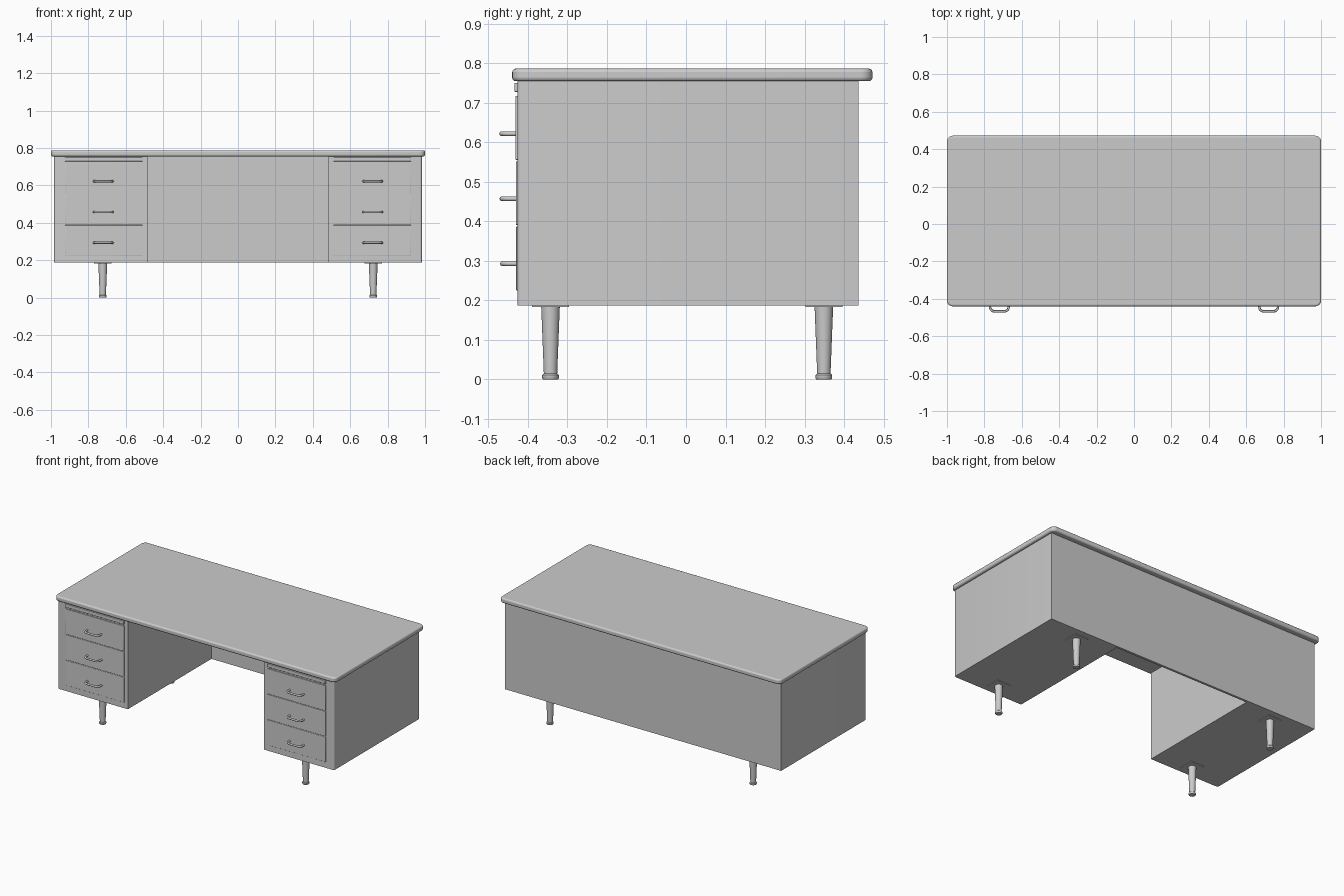
import bpy, bmesh, math

if "Cube" in bpy.data.objects:
    bpy.data.objects.remove(bpy.data.objects["Cube"])


def finish(name, bm, smooth=True, bevel=0.0, segments=3):
    bmesh.ops.recalc_face_normals(bm, faces=bm.faces)
    me = bpy.data.meshes.new(name)
    bm.to_mesh(me)
    bm.free()
    ob = bpy.data.objects.new(name, me)
    bpy.context.collection.objects.link(ob)
    if bevel:
        m = ob.modifiers.new("bevel", 'BEVEL')
        m.width, m.segments = bevel, segments
        m.limit_method, m.angle_limit = 'ANGLE', math.radians(60)
    if smooth:
        bpy.ops.object.select_all(action='DESELECT')
        ob.select_set(True)
        bpy.context.view_layer.objects.active = ob
        bpy.ops.object.shade_smooth_by_angle(angle=math.radians(35))
    return ob


def prism(name, outline, z0, z1, **kw):
    bm = bmesh.new()
    face = bm.faces.new([bm.verts.new((x, y, z0)) for x, y in outline])
    ext = bmesh.ops.extrude_face_region(bm, geom=[face])
    for v in ext["geom"]:
        if isinstance(v, bmesh.types.BMVert):
            v.co.z = z1
    return finish(name, bm, **kw)


def box(name, x0, x1, y0, y1, z0, z1, **kw):
    x0, x1 = min(x0, x1), max(x0, x1)
    return prism(name, [(x0, y0), (x1, y0), (x1, y1), (x0, y1)], z0, z1, **kw)


def arc(cx, cy, r, a0, a1, n=6):
    return [(cx + r * math.cos(math.radians(a0 + (a1 - a0) * i / n)),
             cy + r * math.sin(math.radians(a0 + (a1 - a0) * i / n))) for i in range(n + 1)]


def lathe(name, profile, x, y, sides=24):
    bm = bmesh.new()
    rings = [[bm.verts.new((x + r * math.cos(2 * math.pi * i / sides),
                            y + r * math.sin(2 * math.pi * i / sides), z))
              for i in range(sides)] for r, z in profile]
    for a, b in zip(rings, rings[1:]):
        for i in range(sides):
            j = (i + 1) % sides
            bm.faces.new((a[i], a[j], b[j], b[i]))
    bm.faces.new(rings[0])
    bm.faces.new(rings[-1])
    return finish(name, bm)


def handle(name, x, z, y_back, y_front):
    # bent bar with rounded shoulders
    r = 0.022
    path = [(x - 0.05, y_back)] + arc(x - 0.05 + r, y_front + r, r, 180, 270)
    path += arc(x + 0.05 - r, y_front + r, r, 270, 360) + [(x + 0.05, y_back)]
    cu = bpy.data.curves.new(name, 'CURVE')
    cu.dimensions = '3D'
    cu.bevel_depth, cu.bevel_resolution, cu.use_fill_caps = 0.006, 3, True
    sp = cu.splines.new('POLY')
    sp.points.add(len(path) - 1)
    for p, (px, py) in zip(sp.points, path):
        p.co = (px, py, z, 1)
    bpy.context.collection.objects.link(bpy.data.objects.new(name, cu))


# Desktop with rounded corners and softened rim
R = 0.03
top = (arc(-1 + R, -0.44 + R, R, 180, 270) + arc(1 - R, -0.44 + R, R, 270, 360)
       + arc(1 - R, 0.472 - R, R, 0, 90) + arc(-1 + R, 0.472 - R, R, 90, 180))
prism("desktop", top, 0.755, 0.787, bevel=0.009)

# U-shaped carcass: two pedestals joined by a thin back panel
W, IN, F, B = 0.983, 0.485, -0.427, 0.437
right = ([(IN, 0.422), (IN, F)] + arc(W - 0.01, F + 0.01, 0.01, 270, 360, 4) + [(W, B)])
carcass = right + [(-x, y) for x, y in reversed(right)]
prism("carcass", carcass, 0.187, 0.756)

leg = [(0.019, 0), (0.021, 0.003), (0.021, 0.011), (0.017, 0.015), (0.0175, 0.03), (0.0235, 0.184)]
drawers = [(0.225, 0.387, -0.430), (0.391, 0.552, -0.431), (0.556, 0.718, -0.432)]

for side, s in (("left", -1), ("right", 1)):
    # Pull-out tray under the desktop
    box(side + "_tray", s * 0.51, s * 0.925, -0.434, -0.42, 0.728, 0.751,
        bevel=0.002, segments=2)
    # Drawer fronts and handles
    for i, (z0, z1, y) in enumerate(drawers):
        box(f"{side}_drawer_{i}", s * 0.51, s * 0.925, y, -0.42, z0, z1,
            bevel=0.0015, segments=2)
        handle(f"{side}_handle_{i}", s * 0.72, 0.293 + 0.1645 * i, y + 0.004, y - 0.035)
    # Tapered legs with feet and mounting plates
    for end, y in (("front", -0.343), ("back", 0.349)):
        lathe(f"{side}_{end}_leg", leg, s * 0.723, y)
        box(f"{side}_{end}_leg_plate", s * 0.676, s * 0.77, y - 0.047, y + 0.047,
            0.183, 0.188, smooth=False)
